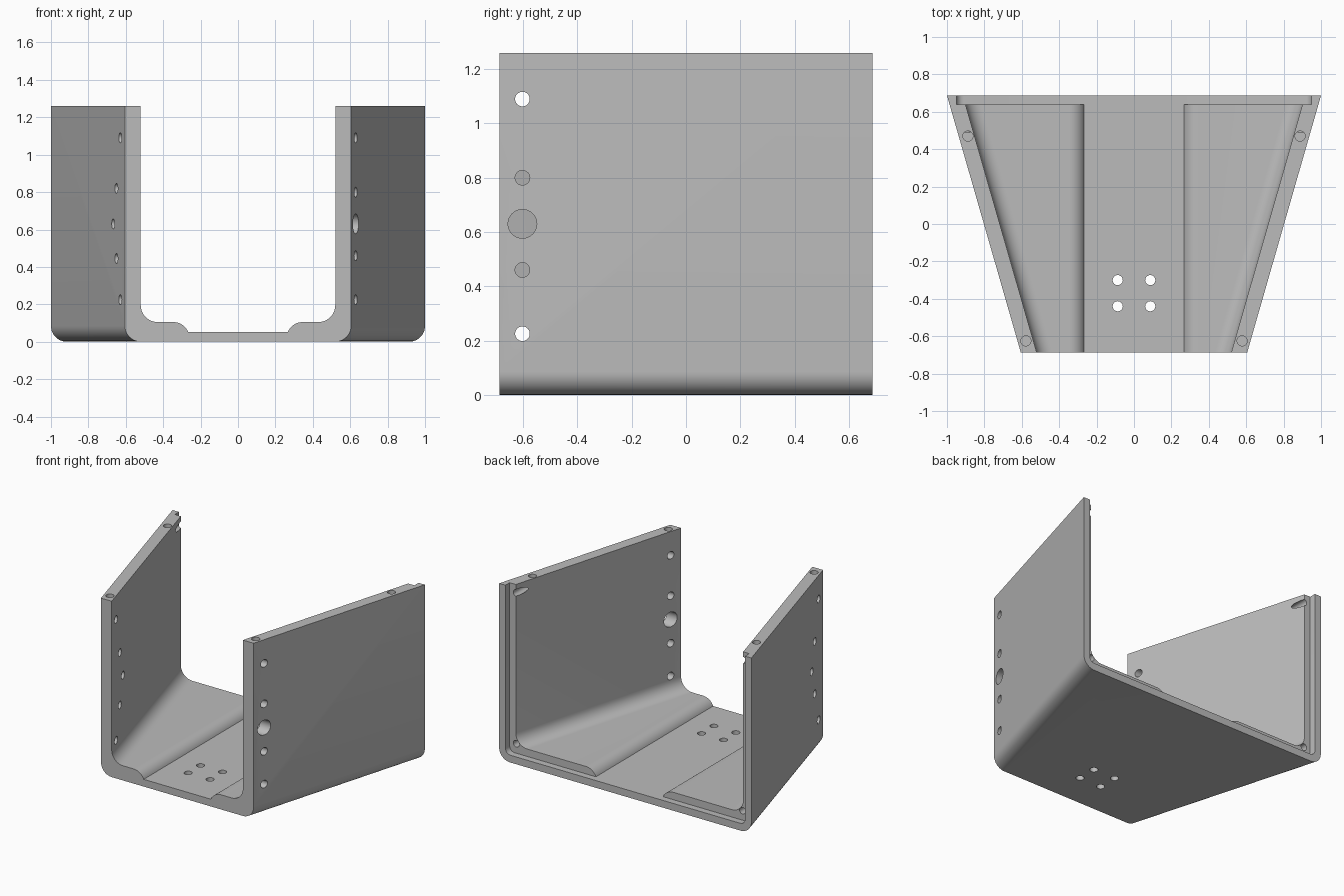
import bpy, bmesh
from math import sin, cos, radians
from mathutils import Matrix, Vector

cube = bpy.data.objects.get("Cube")
if cube:
    bpy.data.objects.remove(cube, do_unlink=True)

HALF_DEPTH, HEIGHT, WALL = 0.6875, 1.26, 0.085
FRONT_X, BACK_X = 0.605, 1.0
FLARE = BACK_X - FRONT_X
FLOOR = 0.052          # thin middle floor and rebate level
REBATE_Y = 0.64

grey = bpy.data.materials.new("plain_grey")
grey.use_nodes = True
grey.diffuse_color = (0.5, 0.5, 0.5, 1)
grey.node_tree.nodes["Principled BSDF"].inputs["Base Color"].default_value = (0.5, 0.5, 0.5, 1)


def arc(cx, cz, r, start, end, steps=10):
    angles = [radians(start + (end - start) * i / steps) for i in range(steps + 1)]
    return [(cx + r * cos(a), cz + r * sin(a)) for a in angles]


def make_object(name, bm):
    bmesh.ops.recalc_face_normals(bm, faces=bm.faces)
    mesh = bpy.data.meshes.new(name)
    bm.to_mesh(mesh)
    bm.free()
    mesh.materials.append(grey)
    ob = bpy.data.objects.new(name, mesh)
    bpy.context.collection.objects.link(ob)
    return ob


def loft(name, front, back, y0, y1):
    bm = bmesh.new()
    a = [bm.verts.new((x, y0, z)) for x, z in front]
    b = [bm.verts.new((x, y1, z)) for x, z in back]
    n = len(a)
    for i in range(n):
        j = (i + 1) % n
        bm.faces.new((a[i], a[j], b[j], b[i]))
    bm.faces.new(a)
    bm.faces.new(b)
    return make_object(name, bm)


def mirrored(half):
    return half + [(-x, z) for x, z in reversed(half)]


def add_hole(bm, centre, axis, radius, length):
    turn = Vector((0, 0, 1)).rotation_difference(Vector(axis)).to_matrix().to_4x4()
    bmesh.ops.create_cone(bm, cap_ends=True, segments=32, radius1=radius, radius2=radius,
                          depth=length, matrix=Matrix.Translation(centre) @ turn)


# Flared channel: walls and their fillets spread towards the back, floor steps stay straight
outer = arc(FRONT_X - WALL, WALL, WALL, -90, 0)
outer += [(FRONT_X, HEIGHT), (FRONT_X - WALL, HEIGHT)]
outer += arc(FRONT_X - WALL - 0.09, 0.195, 0.09, 0, -90)
step = arc(0.345, 0.02, 0.085, 90, 158)
front = mirrored(outer + step)
back = mirrored([(x + FLARE, z) for x, z in outer] + step)
bracket = loft("flared_bracket", front, back, -HALF_DEPTH, HALF_DEPTH)

# Rebate for a back panel
rebate_half = arc(0.91, FLOOR + 0.04, 0.04, -90, 0, 6) + [(0.95, HEIGHT + 0.1)]
rebate_shape = mirrored(rebate_half)
rebate = loft("rebate_cutter", rebate_shape, rebate_shape, REBATE_Y, HALF_DEPTH + 0.1)

# Screw holes
R = 0.027
bm = bmesh.new()
for z in (0.225, 1.09):
    for side in (-1, 1):
        add_hole(bm, (side * 0.6, -0.603, z), (1, 0, 0), R, 0.4)
for z in (0.46, 0.80):
    add_hole(bm, (0.6, -0.603, z), (1, 0, 0), R, 0.4)
add_hole(bm, (0.6, -0.603, 0.63), (1, 0, 0), 0.053, 0.4)
for y, z in ((-0.53, 0.445), (-0.47, 0.63), (-0.53, 0.82)):
    add_hole(bm, (-0.6, y, z), (1, 0, 0), R, 0.4)
for side in (-1, 1):
    for y in (-0.30, -0.44):
        add_hole(bm, (side * 0.087, y, 0.03), (0, 0, 1), R, 0.2)
    for x, y in ((0.578, -0.625), (0.888, 0.47)):
        add_hole(bm, (side * x, y, HEIGHT), (0, 0, 1), R, 0.2)
    for z in (0.12, 1.2):
        add_hole(bm, (side * 0.897, 0.6, z), (0, 1, 0), 0.024, 0.22)
holes = make_object("hole_cutter", bm)

# Cut, then bake the result and drop the cutters
for cutter in (rebate, holes):
    cutter.hide_render = True
    mod = bracket.modifiers.new(cutter.name, 'BOOLEAN')
    mod.operation = 'DIFFERENCE'
    mod.solver = 'EXACT'
    mod.object = cutter
bpy.context.view_layer.update()
baked = bpy.data.meshes.new_from_object(bracket.evaluated_get(bpy.context.evaluated_depsgraph_get()))
bracket.modifiers.clear()
bracket.data = baked
for cutter in (rebate, holes):
    bpy.data.objects.remove(cutter, do_unlink=True)

bpy.ops.object.select_all(action='DESELECT')
bracket.select_set(True)
bpy.context.view_layer.objects.active = bracket
bpy.ops.object.shade_smooth_by_angle(angle=radians(30))
